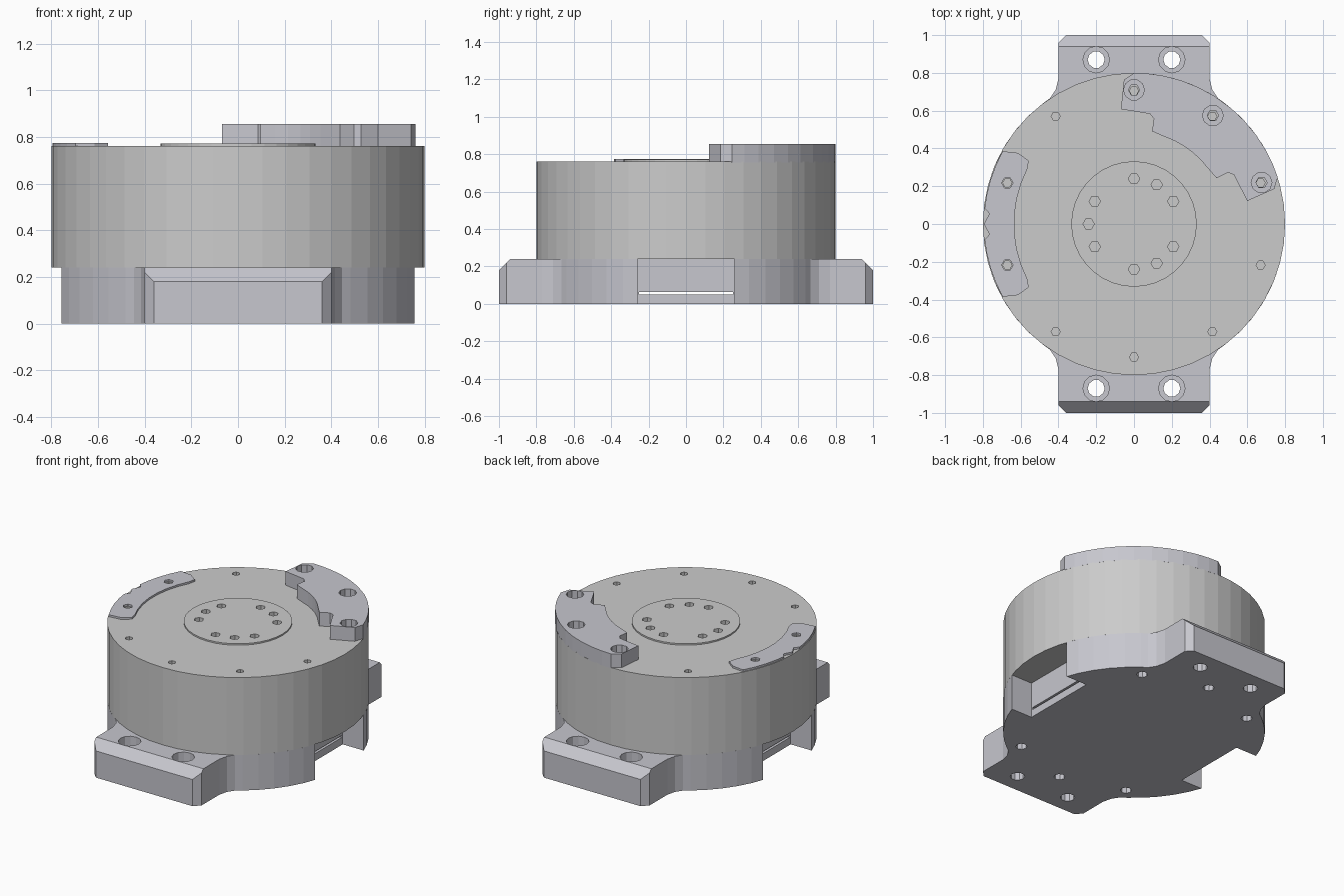
import bpy, bmesh
from math import radians, sin, cos
from mathutils import Vector

if "Cube" in bpy.data.objects:
    bpy.data.objects.remove(bpy.data.objects["Cube"])


def material(name, colour):
    m = bpy.data.materials.new(name)
    m.diffuse_color = colour
    m.use_nodes = True
    m.node_tree.nodes["Principled BSDF"].inputs["Base Color"].default_value = m.diffuse_color
    return m


HOUSING = material("housing_grey", (0.62, 0.62, 0.60, 1))
BRACKET = material("bracket_grey", (0.57, 0.57, 0.62, 1))


def polar(r, deg):
    return (r * cos(radians(deg)), r * sin(radians(deg)))


def circle(r, n, centre=(0, 0)):
    return [(centre[0] + x, centre[1] + y)
            for x, y in (polar(r, 360 * i / n) for i in range(n))]


def add_prism(bm, outline, z0, z1):
    face = bm.faces.new([bm.verts.new((x, y, z0)) for x, y in outline])
    ext = bmesh.ops.extrude_face_region(bm, geom=[face], use_keep_orig=True)
    for v in ext["geom"]:
        if isinstance(v, bmesh.types.BMVert):
            v.co.z = z1


def make(name, prisms, mat=None):
    bm = bmesh.new()
    for p in prisms:
        add_prism(bm, *p)
    bmesh.ops.recalc_face_normals(bm, faces=bm.faces)
    me = bpy.data.meshes.new(name)
    bm.to_mesh(me)
    bm.free()
    ob = bpy.data.objects.new(name, me)
    bpy.context.collection.objects.link(ob)
    if mat:
        me.materials.append(mat)
    return ob


def cut(ob, prisms):
    cutter = make("cutter", prisms)
    cutter.hide_render = True
    mod = ob.modifiers.new("cut", "BOOLEAN")
    mod.operation, mod.solver, mod.object = "DIFFERENCE", "EXACT", cutter
    bpy.context.view_layer.objects.active = ob
    bpy.ops.object.modifier_apply(modifier=mod.name)
    bpy.data.objects.remove(cutter)


def holes(centres, r, z0, z1, n=6):
    return [(circle(r, n, c), z0, z1) for c in centres]


def box(x0, x1, y0, y1):
    return [(x0, y0), (x1, y0), (x1, y1), (x0, y1)]


# Mounting base: disc with two flanges, one quadrant mirrored round
quad = [polar(0.8, a) for a in range(4, 54, 7)]
quad += [(0.445, 0.665), (0.415, 0.71), (0.4, 0.77), (0.4, 0.96), (0.36, 1.0)]
half = quad + [(-x, y) for x, y in reversed(quad)]
outline = half + [(x, -y) for x, y in reversed(half)]
base = make("mounting_base", [(outline, 0, 0.24)], BRACKET)

# Sloped top edge on each flange
bm = bmesh.new()
bm.from_mesh(base.data)
for s in (1, -1):
    res = bmesh.ops.bisect_plane(
        bm, geom=bm.verts[:] + bm.edges[:] + bm.faces[:], clear_outer=True,
        plane_co=Vector((0, s, 0.18)), plane_no=Vector((0, s, 1)))
    rim = [e for e in res["geom_cut"] if isinstance(e, bmesh.types.BMEdge)]
    bmesh.ops.contextual_create(bm, geom=rim)
bmesh.ops.recalc_face_normals(bm, faces=bm.faces)
bm.to_mesh(base.data)
bm.free()

# Side notches, the thin through slot, and bolt holes
cut(base, [(box(0.6, 1, -0.26, 0.26), -0.1, 0.4),
           (box(-1, -0.6, -0.26, 0.26), -0.1, 0.4)])
cut(base, [(box(-1, 1, -0.25, 0.25), 0.05, 0.064)])
bolts = [(x, y) for x in (-0.2, 0.2) for y in (-0.87, 0.87)]
cut(base, holes(bolts, 0.045, -0.1, 0.4, 10))
cut(base, holes(bolts, 0.07, 0.17, 0.4, 12))
cut(base, holes([polar(0.71, a) for a in (54, 90, 126, -54, -90, -126)],
                0.035, -0.1, 0.1, 8))

# Drum and raised centre disc, with their screw holes
rim_holes = [polar(0.705, 18 + 36 * i) for i in range(10)]
hub_holes = [polar(0.24, a) for a in (30, 60, 90, 150, 180, 210, 270, 300, 330)]
drum = make("drum", [(circle(0.8, 48), 0.24, 0.762)], HOUSING)
cut(drum, holes(rim_holes, 0.024, 0.69, 0.9) + holes(hub_holes, 0.03, 0.69, 0.9))
hub = make("centre_disc", [(circle(0.332, 36), 0.755, 0.772)], HOUSING)
cut(hub, holes(hub_holes, 0.03, 0.7, 0.9))

# Thin arc plate on the left with two V nicks in its outer edge
arc = [polar(0.795, a) for a in (151, 157, 163, 169, 174)]
arc += [(-0.765, 0.055), (-0.795, 0.0), (-0.765, -0.055)]
arc += [polar(0.795, a) for a in (186, 191, 197, 203, 209)]
arc += [polar(0.72, 211.5), polar(0.65, 211), polar(0.635, 207)]
arc += [polar(0.635, a) for a in range(200, 159, -8)]
arc += [polar(0.635, 153), polar(0.65, 149), polar(0.72, 148.5)]
plate = make("arc_plate", [(arc, 0.755, 0.775)], BRACKET)
cut(plate, holes([polar(0.705, a) for a in (162, 198)], 0.03, 0.7, 0.9))

# Thick stepped arc block, mirrored about its own 54 degree axis
side = [(0.8, a) for a in (4, 11, 18, 25, 31, 36)]
side += [(0.765, 40), (0.612, 42.5), (0.589, 27.7), (0.567, 25.3),
         (0.5, 25), (0.49, 17), (0.49, 10), (0.49, 3)]
block_pts = [polar(r, 54 + a) for r, a in side]
block_pts += [polar(r, 54 - a) for r, a in reversed(side)]
block = make("arc_block", [(block_pts, 0.757, 0.855)], BRACKET)
screws = [polar(0.71, a) for a in (18, 54, 90)]
cut(block, holes(screws, 0.03, 0.7, 0.9))
cut(block, holes(screws, 0.055, 0.80, 0.9, 10))
